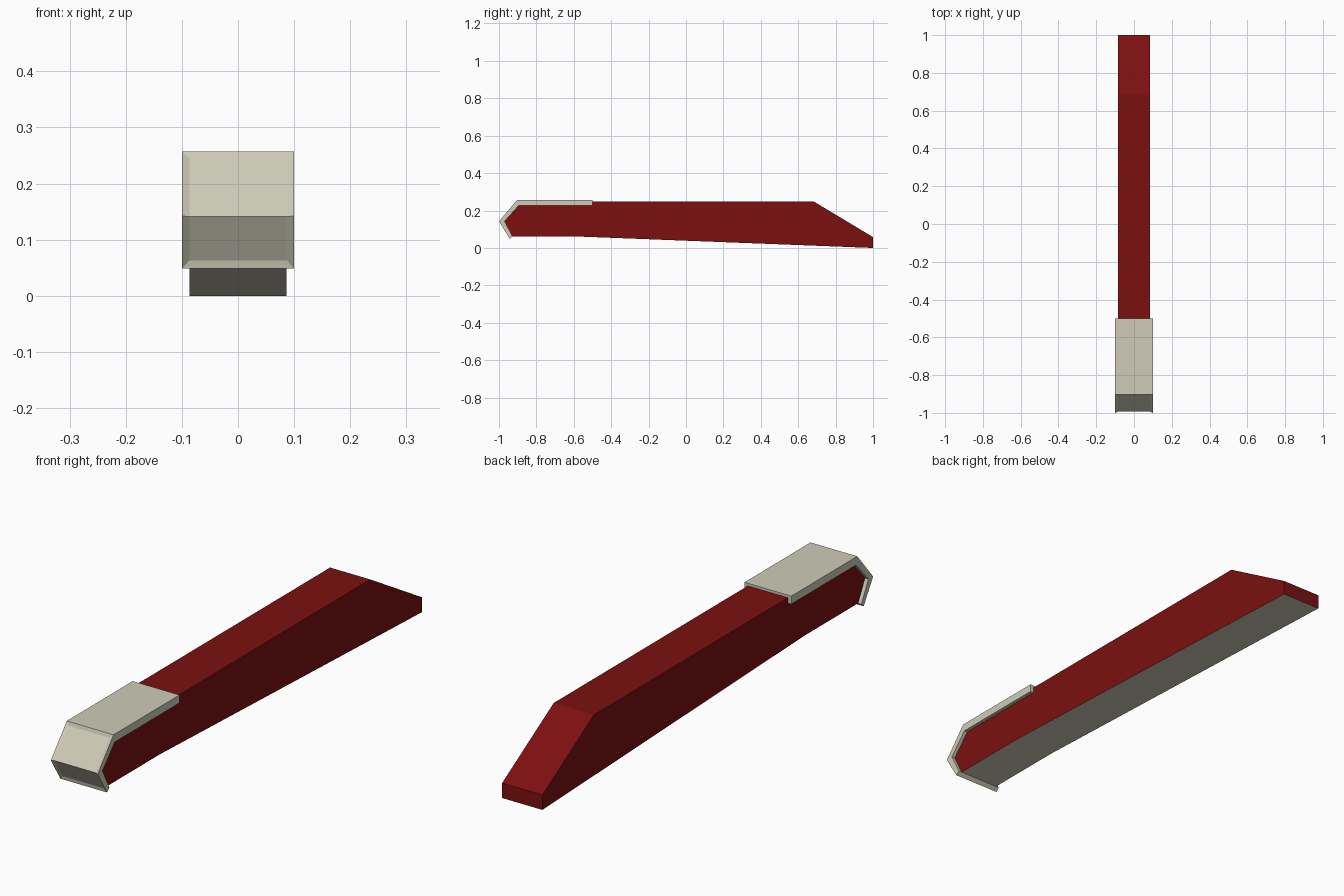
import bpy, bmesh

if "Cube" in bpy.data.objects:
    bpy.data.objects.remove(bpy.data.objects["Cube"])


def material(name, color):
    m = bpy.data.materials.new(name)
    m.diffuse_color = (*color, 1)
    m.use_nodes = True
    m.node_tree.nodes["Principled BSDF"].inputs["Base Color"].default_value = m.diffuse_color
    return m


def extrude_profile(name, profile, half_width, mats, edit=None):
    """Extrude a (y, z) outline symmetrically across x."""
    bm = bmesh.new()
    left = [bm.verts.new((-half_width, y, z)) for y, z in profile]
    right = [bm.verts.new((half_width, y, z)) for y, z in profile]
    bm.faces.new(left)
    bm.faces.new(right[::-1])
    n = len(profile)
    sides = []
    for i in range(n):
        j = (i + 1) % n
        sides.append(bm.faces.new((left[i], right[i], right[j], left[j])))
    bmesh.ops.recalc_face_normals(bm, faces=bm.faces[:])
    bm.normal_update()
    if edit:
        edit(bm, sides)
    mesh = bpy.data.meshes.new(name)
    bm.to_mesh(mesh)
    bm.free()
    for m in mats:
        mesh.materials.append(m)
    ob = bpy.data.objects.new(name, mesh)
    bpy.context.collection.objects.link(ob)
    return ob


red = material("red", (0.2, 0.005, 0.005))
cream = material("cream", (0.62, 0.60, 0.48))


# Long tapered beam with a pale underside
def pale_underside(bm, sides):
    for f in sides[3:5]:
        f.material_index = 1


beam = [(-0.895, 0.247), (-0.98, 0.143), (-0.972, 0.130), (-0.932, 0.062),
        (-0.60, 0.062), (1.0, 0.0), (1.0, 0.058), (0.685, 0.247)]
extrude_profile("beam", beam, 0.086, [red, cream], pale_underside)


# Folded nose cap with a shallow recess in its two front faces
def recess_front(bm, sides):
    bmesh.ops.inset_region(bm, faces=sides[1:3], thickness=0.0135,
                           depth=-0.005, use_even_offset=True,
                           use_boundary=True)


cap = [(-0.50, 0.257), (-0.903, 0.257), (-1.0, 0.142), (-0.942, 0.049),
       (-0.928, 0.062), (-0.97, 0.143), (-0.895, 0.226), (-0.50, 0.226)]
extrude_profile("nose_cap", cap, 0.10, [cream], recess_front)
